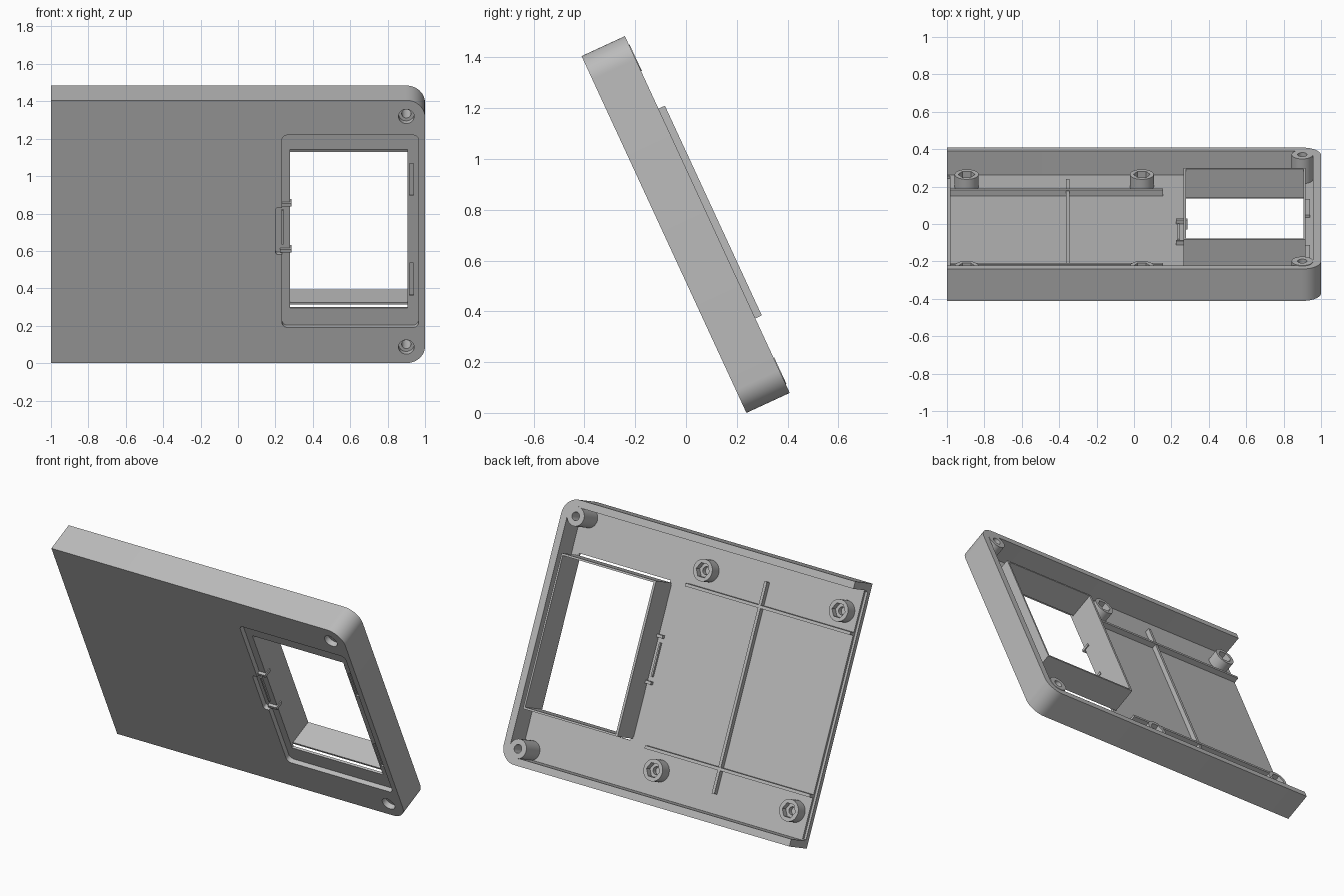
import bpy, bmesh, math

if "Cube" in bpy.data.objects:
    bpy.data.objects.remove(bpy.data.objects["Cube"], do_unlink=True)

TILT = math.radians(24.8)
H, D, FLOOR, WALL = 1.548, 0.188, 0.045, 0.043   # case height, depth, skin, rim

grey = bpy.data.materials.new("grey plastic")
grey.use_nodes = True
grey.diffuse_color = (0.5, 0.5, 0.5, 1)
grey.node_tree.nodes["Principled BSDF"].inputs["Base Color"].default_value = (0.5, 0.5, 0.5, 1)


def prism(name, outline, y0, y1):
    """Extrude an x-z outline from depth y0 to y1, leaning with the case."""
    bm = bmesh.new()
    base = bm.faces.new([bm.verts.new((x, y0, z)) for x, z in outline])
    top = bmesh.ops.extrude_face_region(bm, geom=[base])["geom"]
    bmesh.ops.translate(bm, vec=(0, y1 - y0, 0),
                        verts=[g for g in top if isinstance(g, bmesh.types.BMVert)])
    bmesh.ops.recalc_face_normals(bm, faces=bm.faces)
    mesh = bpy.data.meshes.new(name)
    bm.to_mesh(mesh)
    bm.free()
    mesh.materials.append(grey)
    ob = bpy.data.objects.new(name, mesh)
    bpy.context.collection.objects.link(ob)
    ob.rotation_euler.x = TILT
    ob.location.y = 0.238
    return ob


def rect(x0, x1, z0, z1, left=0, right=0):
    """Rectangle with rounded left and right corner pairs."""
    pts = []
    for cx, cz, r, start in ((x1 - right, z1 - right, right, 0), (x0 + left, z1 - left, left, 90),
                             (x0 + left, z0 + left, left, 180), (x1 - right, z0 + right, right, 270)):
        for i in range(13 if r else 1):
            a = math.radians(start + i * 7.5)
            pts.append((cx + r * math.cos(a), cz + r * math.sin(a)))
    return pts


def circle(x, z, r, n=32):
    return [(x + r * math.cos(math.tau * i / n), z + r * math.sin(math.tau * i / n)) for i in range(n)]


def cut(ob, *cutters):
    """Subtract cutters for good and remove them."""
    for c in cutters:
        c.hide_render = True
        m = ob.modifiers.new("cut", "BOOLEAN")
        m.operation, m.object, m.solver = "DIFFERENCE", c, "EXACT"
    bpy.context.view_layer.update()
    mesh = bpy.data.meshes.new_from_object(ob.evaluated_get(bpy.context.evaluated_depsgraph_get()))
    ob.modifiers.clear()
    ob.data = mesh
    for c in cutters:
        bpy.data.objects.remove(c, do_unlink=True)
    return ob


def mirrored(z):
    return (("lower", z), ("upper", H - z))


# Open-ended tray with rounded right-hand corners
case = prism("case_shell", rect(-1, 1, 0, H, right=0.1), 0, D)
cut(case, prism("cavity", rect(-1.2, 1 - WALL, WALL, H - WALL, right=0.06), FLOOR, 0.4))

# Cover recess, latch recess, window and screw holes in the front
cut(case,
    prism("cover_recess", rect(0.235, 0.965, 0.21, 1.343, 0.03, 0.03), -0.1, 0.03),
    prism("window", rect(0.279, 0.907, 0.31, 1.245), -0.1, 0.1))
cut(case, prism("latch_recess", rect(0.2, 0.25, 0.64, 0.915, left=0.015), -0.1, 0.03))
for side, z in mirrored(0.095):
    cut(case, prism("counterbore", circle(0.9, z, 0.042), -0.1, 0.035))
    cut(case, prism("bore", circle(0.9, z, 0.025), -0.1, 0.3))
for side, z in mirrored(0.48):
    cut(case, prism("catch_pocket", rect(0.9, 0.937, z - 0.095, z + 0.095), -0.1, 0.04))

# Small step along the open end
cut(case, prism("end_step", rect(-1.1, -0.985, 0.05, H - 0.05), 0.03, 0.1))

# Battery frame standing behind the window
frame = prism("battery_frame", rect(0.264, 0.916, 0.323, 1.233), 0.05, 0.216)
cut(frame, prism("frame_inside", rect(0.279, 0.905, 0.335, 1.221), -0.1, 0.4))
for side, x0, x1 in (("left", 0.905, 0.916), ("right", 0.264, 0.279)):
    prism("frame_foot_" + side, rect(x0, x1, 0.335, 1.221), 0.03, 0.06)

# Corner screw posts
for side, z in mirrored(0.095):
    post = prism("screw_post_" + side, circle(0.9, z, 0.057), 0.04, D + 0.003)
    cut(post, prism("post_bore", circle(0.9, z, 0.025), -0.1, 0.3))

# Standoffs with hexagonal nut pockets
for side, z in mirrored(0.19):
    for end, x in (("outer", -0.895), ("inner", 0.042)):
        so = prism(f"standoff_{side}_{end}", circle(x, z, 0.064), 0.04, 0.118)
        cut(so, prism("nut_pocket", circle(x, z, 0.045, 6), 0.08, 0.2))
        cut(so, prism("nut_hole", circle(x, z, 0.023), 0.05, 0.2))

# Stiffening ribs on the inner floor
for side, z in mirrored(0.3):
    prism("long_rib_" + side, rect(-0.985, 0.155, z - 0.009, z + 0.009), 0.04, 0.08)
prism("cross_rib", rect(-0.364, -0.346, 0.155, H - 0.155), 0.04, 0.075)

# Catch covers behind the pockets
for side, z in mirrored(0.48):
    prism("catch_cover_" + side, rect(0.912, 0.94, z - 0.1, z + 0.1), 0.041, 0.06)

# Latch fins and latch rib
for side, z in (("lower", 0.655), ("upper", 0.925)):
    prism("latch_fin_" + side, rect(0.225, 0.285, z - 0.009, z + 0.009), 0.012, 0.068)
prism("latch_rib", rect(0.232, 0.242, 0.69, 0.89), 0.02, 0.06)

# Smooth the round parts, keep edges crisp
for ob in bpy.context.collection.objects:
    if ob.type == "MESH" and grey.name in ob.data.materials:
        bpy.ops.object.select_all(action="DESELECT")
        ob.select_set(True)
        bpy.context.view_layer.objects.active = ob
        bpy.ops.object.shade_smooth_by_angle(angle=math.radians(30))
